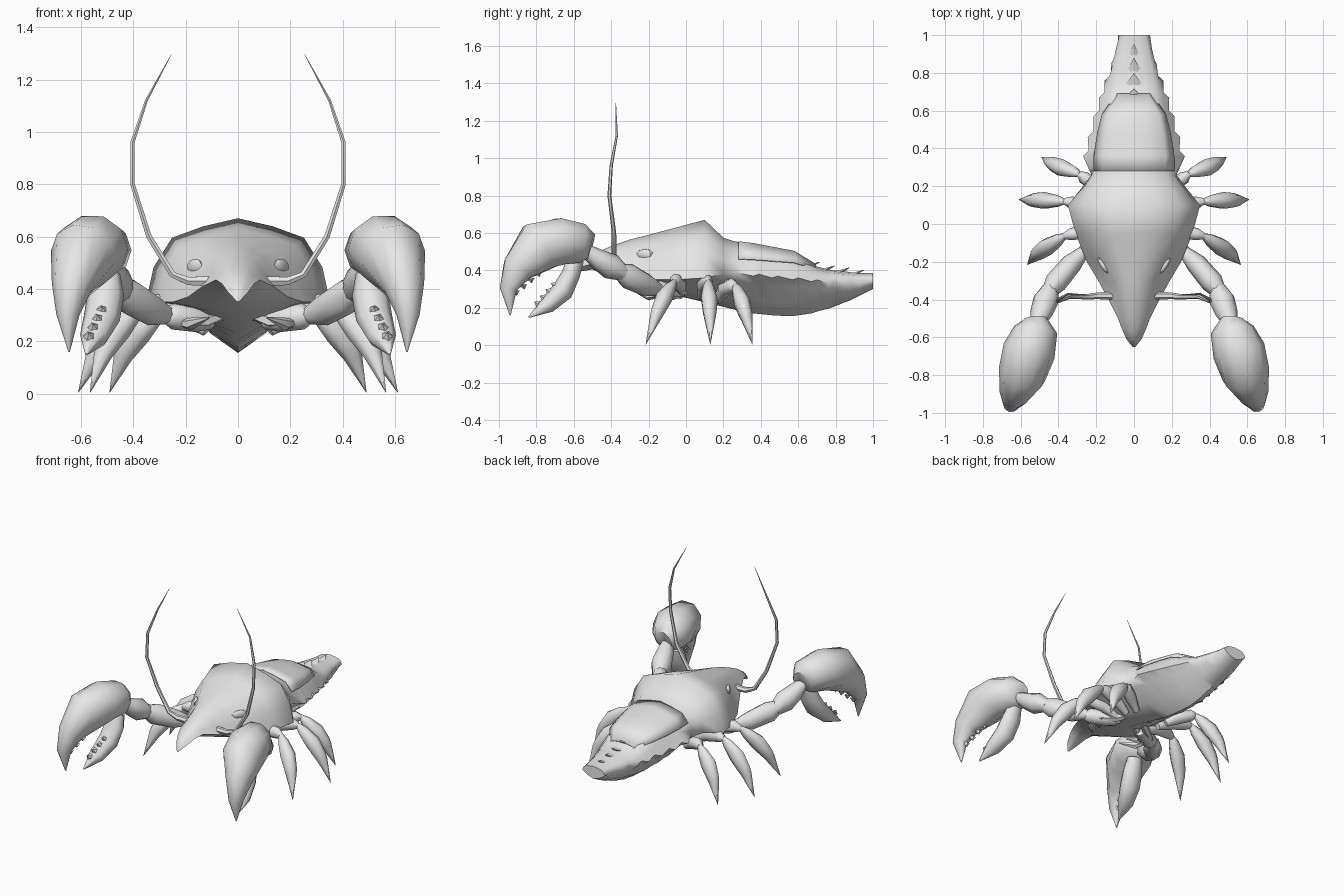
import bpy, bmesh, math
from mathutils import Vector

shell = bpy.data.materials.new("shell_grey")
shell.diffuse_color = (0.8, 0.8, 0.8, 1)


def finish(name, bm, mirror=False, angle=40, closed=True):
    if closed:
        bmesh.ops.recalc_face_normals(bm, faces=bm.faces[:])
    me = bpy.data.meshes.new(name)
    bm.to_mesh(me)
    bm.free()
    me.materials.append(shell)
    ob = bpy.data.objects.new(name, me)
    bpy.context.collection.objects.link(ob)
    bpy.ops.object.select_all(action='DESELECT')
    ob.select_set(True)
    bpy.context.view_layer.objects.active = ob
    bpy.ops.object.shade_smooth_by_angle(angle=math.radians(angle))
    if mirror:
        ob.modifiers.new("mirror", 'MIRROR')
    return ob


def loft(bm, rings, closed=True):
    """Skin a list of point rings, capping the ends when closed."""
    vs = [[bm.verts.new(p) for p in r] for r in rings]
    n = len(rings[0])
    for a, b in zip(vs, vs[1:]):
        for i in range(n if closed else n - 1):
            j = (i + 1) % n
            bm.faces.new((a[i], a[j], b[j], b[i]))
    if closed:
        bm.faces.new(vs[0])
        bm.faces.new(vs[-1])


def limb(bm, pts, ref=(1, 0, 0), n=8):
    """Tapered tube; each point is x, y, z, radius along ref, other radius."""
    ref = Vector(ref)
    ps = [Vector(p[:3]) for p in pts]
    rings = []
    for i, p in enumerate(pts):
        t = (ps[min(i + 1, len(ps) - 1)] - ps[max(i - 1, 0)]).normalized()
        u = (ref - t * ref.dot(t)).normalized()
        v = t.cross(u)
        ang = [2 * math.pi * k / n for k in range(n)]
        rings.append([ps[i] + u * p[3] * math.cos(a) + v * p[4] * math.sin(a)
                      for a in ang])
    loft(bm, rings)


# Body: y, half width at rim, top z, rim z, belly z
body = [
    (-.65, .008, .365, .355, .35), (-.61, .04, .42, .39, .37),
    (-.56, .062, .455, .42, .395), (-.5, .085, .485, .435, .405),
    (-.4, .135, .53, .41, .36), (-.3, .19, .565, .37, .33),
    (-.2, .25, .59, .35, .30), (-.05, .31, .63, .35, .265),
    (.1, .35, .67, .36, .23), (.2, .27, .575, .38, .205),
    (.26, .225, .555, .39, .19), (.36, .27, .54, .37, .17),
    (.39, .24, .535, .38, .167), (.46, .245, .52, .36, .16),
    (.49, .215, .515, .37, .158), (.57, .215, .50, .35, .155),
    (.60, .185, .48, .36, .16), (.67, .185, .445, .34, .17),
    (.70, .155, .42, .35, .18), (.76, .155, .405, .33, .195),
    (.79, .122, .40, .34, .205), (.85, .12, .395, .325, .23),
    (.88, .095, .39, .33, .24), (.93, .08, .385, .33, .265),
    (1.0, .085, .385, .34, .30)]
arch = [(0, 0, 0), (.38, .27, .1), (.72, .52, .24), (.92, .74, .6), (1, 1, 1)]


def section(y, w, zt, zs, zb):
    # tent-like at the head, rounder from the middle back; scallops only at the rim
    k = min(1, max(0, (-.05 - y) / .25))
    core = w if y < .25 else .235 - .15 * ((y - .25) / .75) ** 1.3
    half = [((w if a == 1 else core) * (a * (1 - k) + h * k), zt + (zs - zt) * d)
            for a, h, d in arch]
    # narrow hull-shaped belly under the wide shell rim
    half += [(min(core * .86, .21), zs + .2 * (zb - zs)),
             (min(core * .5, .115), zs + .66 * (zb - zs)), (0, zb)]
    return ([(x, y, z) for x, z in half] +
            [(-x, y, z) for x, z in half[-2:0:-1]])


bm = bmesh.new()
loft(bm, [section(*s) for s in body])
finish("body_shell", bm, angle=60)

# Thin overlapping plate on the front of the tail
bm = bmesh.new()
rows = []
for y, w, zt, zs in [(.28, .230, .553, .40), (.36, .230, .543, .40),
                     (.48, .210, .520, .40), (.58, .183, .501, .40), (.69, .10, .433, .39)]:
    half = [(w * a, zt + (zs - zt) * d) for a, h, d in arch[:4]]
    rows.append([(-x, y, z) for x, z in half[:0:-1]] + [(x, y, z) for x, z in half])
loft(bm, rows, closed=False)
plate = finish("tail_plate", bm, angle=60)
plate.modifiers.new("thickness", 'SOLIDIFY').thickness = .006
plate.modifiers["thickness"].offset = 0

# Backward spikes along the tail ridge
bm = bmesh.new()
for y, z, w in [(.715, .445, .09), (.795, .425, .08), (.875, .415, .06), (.95, .402, .05)]:
    limb(bm, [(0, y - .1, z - .045, w, .02), (0, y, z, .002, .002)], n=6)
finish("tail_spikes", bm)

# Eyes
bm = bmesh.new()
bmesh.ops.create_uvsphere(bm, u_segments=8, v_segments=5, radius=1)
for v in bm.verts:
    v.co = Vector((.164 + v.co.x * .018 + v.co.y * .025, -.22 + v.co.y * .045,
                   .485 + v.co.z * .03))
finish("eyes", bm, mirror=True)

# Antennae
bm = bmesh.new()
limb(bm, [(.09, -.38, .43, .022, .022), (.19, -.38, .43, .018, .018),
          (.25, -.385, .455, .014, .014), (.34, -.385, .6, .012, .012),
          (.403, -.41, .8, .010, .010), (.403, -.40, .96, .009, .009),
          (.35, -.37, 1.12, .006, .006), (.255, -.375, 1.295, .001, .001)],
     ref=(0, 1, 0), n=6)
finish("antennae", bm, mirror=True)

# Claw arms, jointed segments
bm = bmesh.new()
limb(bm, [(.10, -.06, .28, .035, .035), (.16, -.09, .285, .05, .055),
          (.25, -.14, .295, .05, .05), (.28, -.16, .295, .028, .028)], ref=(0, 0, 1))
limb(bm, [(.26, -.14, .295, .03, .03), (.33, -.21, .32, .062, .055),
          (.415, -.31, .37, .07, .06), (.45, -.36, .40, .04, .04)], ref=(0, 0, 1))
limb(bm, [(.44, -.33, .38, .04, .04), (.465, -.40, .42, .068, .07),
          (.49, -.47, .46, .06, .055), (.515, -.54, .51, .035, .035)])
finish("claw_arms", bm, mirror=True, angle=60)

# Upper claw fingers
bm = bmesh.new()
limb(bm, [(.525, -.505, .53, .065, .07), (.52, -.56, .545, .115, .11),
          (.555, -.67, .555, .14, .13), (.59, -.79, .525, .13, .142),
          (.635, -.90, .41, .078, .088), (.65, -.95, .30, .044, .048),
          (.645, -.94, .16, .003, .003)], n=10)
finish("upper_claws", bm, mirror=True, angle=60)

# Lower claw fingers
bm = bmesh.new()
limb(bm, [(.50, -.59, .46, .05, .045), (.505, -.615, .38, .07, .05),
          (.52, -.66, .29, .07, .058), (.55, -.74, .215, .055, .045),
          (.58, -.84, .15, .004, .004)])
finish("lower_claws", bm, mirror=True, angle=60)

# Saw teeth facing each other on the fingers
bm = bmesh.new()
ends = [((.63, -.91, .29), (.58, -.79, .39), (0, .006, -.025)),
        ((.57, -.79, .22), (.52, -.70, .32), (0, -.02, .012))]
for a, b, d in ends:
    for k in range(4):
        p = Vector(a).lerp(Vector(b), k / 3)
        q = p + Vector(d)
        limb(bm, [(*p, .022, .022), (*q, .001, .001)], n=5)
finish("claw_teeth", bm, mirror=True)

# Walking legs: root, knee, tip
legs = [("front_legs", (.13, -.02, .28), (.37, -.065, .335), (.565, -.215, .005)),
        ("middle_legs", (.13, .08, .26), (.37, .12, .335), (.61, .13, .005)),
        ("rear_legs", (.12, .17, .24), (.29, .265, .315), (.49, .355, .005))]
for name, root, knee, tip in legs:
    bm = bmesh.new()
    root, knee, tip = Vector(root), Vector(knee), Vector(tip)
    for a, b, prof in [(root, knee, [(0, .02), (.35, .038), (.8, .034), (1, .018)]),
                       (knee, tip, [(-.02, .014), (.12, .032), (.36, .046),
                                    (.58, .038), (.66, .032), (1, .001)])]:
        pts = []
        for f, r in prof:
            p = a.lerp(b, f)
            p.z += .035 * math.sin(math.pi * max(f, 0))   # slight arch
            p.x += .02 * math.sin(math.pi * max(f, 0))
            pts.append((*p, r, r * 1.15))
        limb(bm, pts, ref=(0, 1, 0), n=7)
    finish(name, bm, mirror=True, angle=60)

# Small mouth legs tucked under the head
bm = bmesh.new()
for s in (0, 1):
    o = .14 + .07 * s
    limb(bm, [(.06, -.2 + o, .30, .02, .02), (.13, -.24 + o, .275, .028, .028),
              (.21, -.29 + o, .27, .016, .016)], ref=(0, 0, 1), n=6)
    limb(bm, [(.21, -.28 + o, .27, .016, .016), (.18, -.34 + o, .265, .025, .025),
              (.11, -.42 + o, .29, .003, .003)], ref=(0, 0, 1), n=6)
finish("mouth_legs", bm, mirror=True)
